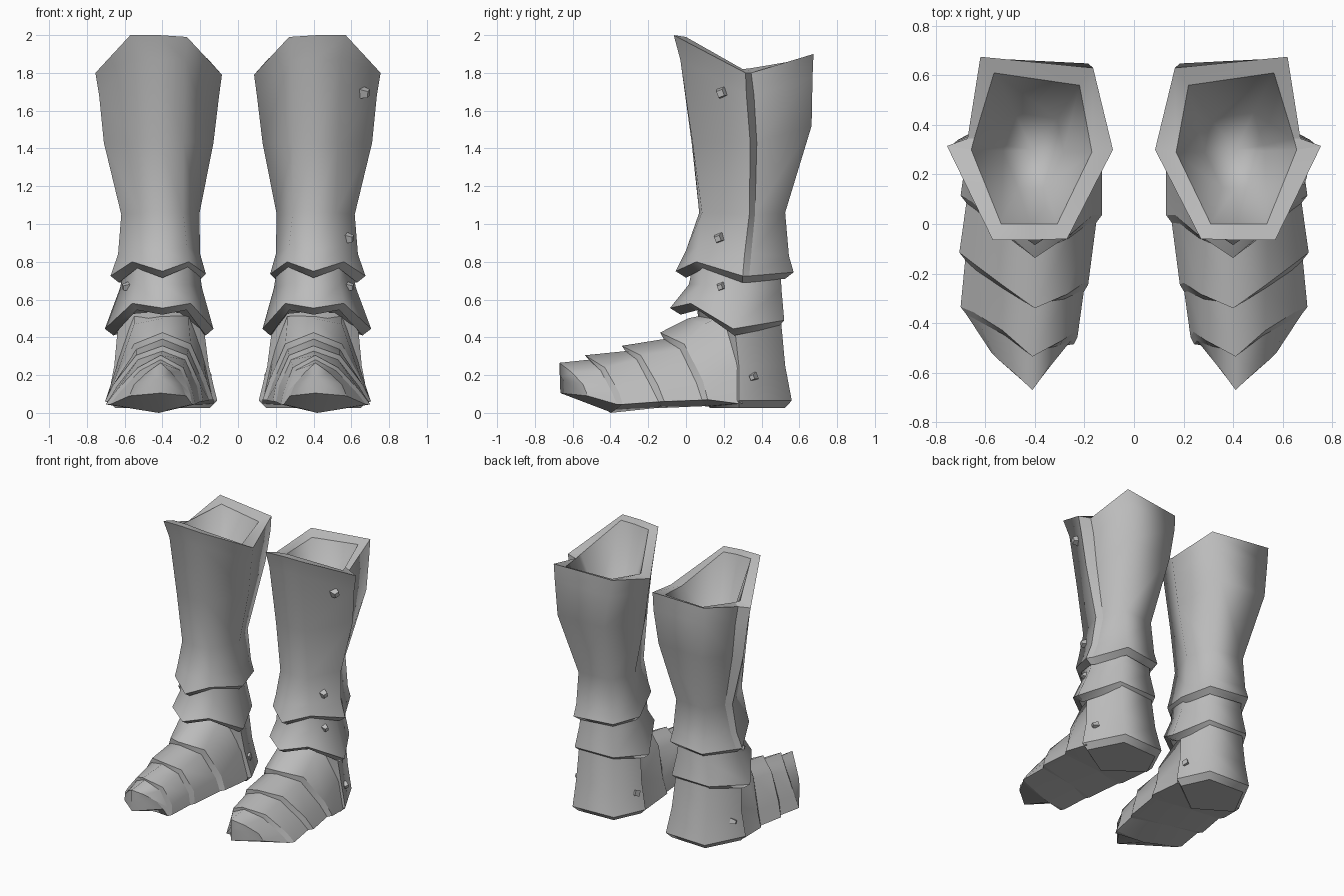
import bpy, bmesh, math
from mathutils import Vector, Euler

steel = bpy.data.materials.new("steel_grey")
steel.diffuse_color = (0.5, 0.5, 0.5, 1)


def finish(name, bm, mirror=True):
    """Turn a bmesh into an object, mirrored to the second boot."""
    bmesh.ops.recalc_face_normals(bm, faces=bm.faces)
    me = bpy.data.meshes.new(name)
    bm.to_mesh(me)
    bm.free()
    me.materials.append(steel)
    ob = bpy.data.objects.new(name, me)
    bpy.context.collection.objects.link(ob)
    if mirror:
        ob.modifiers.new("pair", 'MIRROR').use_mirror_merge = False


def loft(name, rings, sharp_rings=(), sharp_cols=(), col_end=99, apex=None):
    """Skin closed rings smoothly, keeping the listed rings and columns sharp."""
    bm = bmesh.new()
    vr = [[bm.verts.new(p) for p in r] for r in rings]
    n = len(vr[0])
    for a, b in zip(vr, vr[1:]):
        for i in range(n):
            j = (i + 1) % n
            bm.faces.new((a[i], a[j], b[j], b[i]))
    bm.faces.new(vr[0])
    if apex:
        tip = bm.verts.new(apex)
        for i in range(n):
            bm.faces.new((vr[-1][i], vr[-1][(i + 1) % n], tip))
    else:
        bm.faces.new(vr[-1])
    for f in bm.faces:
        f.smooth = True
    edges = [(vr[k][i], vr[k][(i + 1) % n]) for k in sharp_rings for i in range(n)]
    edges += [(a[c], b[c]) for a, b in list(zip(vr, vr[1:]))[:col_end] for c in sharp_cols]
    for pair in edges:
        bm.edges.get(pair).smooth = False
    finish(name, bm)


def inset(ring, s, dz, cx=0.4, cy=0.29):
    """Ring pulled toward the leg axis and shifted in height."""
    return [(cx + (x - cx) * s, cy + (y - cy) * s, z + dz) for x, y, z in ring]


def level(ring, z):
    return [(x, y, z) for x, y, _ in ring]


# Shin shaft: front centre, front outer, plate edge, back plate start,
# back outer, back inner, inner side, front inner
rim = [(.42, -.065, 2), (.57, -.065, 2), (.755, .315, 1.80), (.672, .345, 1.80),
       (.62, .675, 1.90), (.165, .63, 1.88), (.085, .30, 1.79), (.27, -.06, 1.99)]
band = [(.41, -.03, 1.87), (.545, -.03, 1.87), (.735, .32, 1.68), (.66, .36, 1.68),
        (.615, .67, 1.78), (.185, .648, 1.76), (.10, .30, 1.68), (.28, -.03, 1.87)]
calf = [(.41, .03, 1.43), (.53, .035, 1.43), (.71, .34, 1.43), (.645, .375, 1.43),
        (.595, .665, 1.52), (.225, .645, 1.52), (.13, .31, 1.43), (.29, .035, 1.43)]
ankle = [(.40, .07, 1.06), (.52, .085, 1.06), (.618, .335, 1.05), (.578, .365, 1.05),
         (.52, .525, 1.06), (.27, .50, 1.06), (.205, .31, 1.05), (.29, .085, 1.06)]
flare = [(.40, .0, .86), (.545, .065, .88), (.635, .31, .84), (.61, .345, .84),
         (.525, .545, .83), (.25, .51, .83), (.20, .30, .84), (.27, .06, .88)]
hem = [(.40, -.055, .75), (.56, .055, .80), (.675, .30, .725), (.65, .335, .725),
       (.53, .57, .745), (.235, .525, .745), (.17, .30, .735), (.26, .04, .80)]
rim_in = [(.42, 0, 1.99), (.536, 0, 1.99), (.657, .30, 1.82), (.645, .345, 1.825),
          (.565, .61, 1.87), (.22, .56, 1.85), (.17, .29, 1.80), (.31, 0, 1.98)]
bowl = [level(inset(rim_in, .5, 0), 1.52)]
loft("shin_shaft", [inset(hem, .74, .03), inset(hem, .84, -.035), hem, flare, ankle,
                    calf, band, rim, rim_in] + bowl,
     sharp_rings=(0, 1, 2, 7, 8), sharp_cols=(2, 3), col_end=8, apex=(.41, .30, 1.43))

# Ankle guard with a pointed flared hem
cuff_top = [(.40, .05, .84), (.53, .09, .84), (.59, .28, .82), (.52, .50, .80),
            (.28, .48, .80), (.215, .28, .82), (.27, .09, .84)]
cuff_mid = [(.40, .015, .68), (.54, .085, .68), (.625, .28, .66), (.525, .505, .66),
            (.27, .49, .66), (.19, .28, .66), (.26, .08, .68)]
cuff_hem = [(.40, -.085, .555), (.56, .025, .58), (.705, .25, .445), (.555, .52, .49),
            (.24, .51, .49), (.13, .25, .445), (.25, .015, .58)]
loft("ankle_guard", [inset(cuff_hem, .74, .0), inset(cuff_hem, .85, -.035),
                     cuff_hem, cuff_mid, cuff_top], sharp_rings=(0, 1, 2, 4))

# Heel cup
heel = [(.63, .25, .52), (.53, .50, .52), (.26, .485, .52), (.19, .27, .52), (.40, .06, .54)]
heel_mid = [(.655, .28, .25), (.54, .525, .25), (.24, .51, .25), (.155, .30, .25), (.40, .10, .25)]
heel_low = [(.69, .28, .065), (.545, .56, .065), (.215, .545, .065), (.11, .32, .065), (.40, .10, .065)]
loft("heel_cup", [level(inset(heel_low, .86, 0), .025), heel_low, heel_mid, heel],
     sharp_rings=(0, 1, 3), sharp_cols=(0, 3))


# Foot lames: each chevron edge is a tip, three (outer x, inner x, y, z) levels and a sole point
def chevron(tip, levels, skew, sole):
    outer = [(xo, y, z) for xo, xi, y, z in levels]
    inner = [(xi, y - skew * (i + 1) / 3, z) for i, (xo, xi, y, z) in enumerate(levels)]
    return [tip] + outer + [sole] + inner[::-1]


def step(ring):
    """Sloped front face of a plate edge, dropping onto the next plate."""
    out = []
    for i, (x, y, z) in enumerate(ring):
        dy = (.02, -.02, -.035, -.03, 0, -.03, -.035, -.02)[i]
        out.append((.41 + (x - .41) * .92, y + dy, z * .91 + .004))
    return out


lames = [
    chevron((.40, -.137, .425), [(.55, .25, -.01, .365), (.655, .165, .09, .17), (.70, .13, .115, .07)],
            .08, (.41, .10, .035)),
    chevron((.40, -.34, .355), [(.54, .27, -.24, .305), (.66, .20, -.15, .15), (.705, .185, -.115, .06)],
            .13, (.42, -.15, .025)),
    chevron((.41, -.535, .305), [(.53, .29, -.43, .24), (.65, .24, -.355, .11), (.70, .228, -.335, .045)],
            .12, (.42, -.40, 0)),
]
back = chevron((.40, .15, .53), [(.55, .26, .18, .51), (.635, .18, .30, .30), (.675, .13, .30, .05)],
               0, (.40, .30, .03))
instep = chevron((.40, .01, .50), [(.55, .26, .10, .47), (.638, .18, .26, .26), (.678, .13, .27, .05)],
                 0, (.40, .28, .03))
toe = chevron((.41, -.67, .265), [(.48, .355, -.605, .215), (.55, .30, -.545, .15), (.575, .275, -.52, .09)],
              -.03, (.41, -.665, .105))
rings = [back, instep]
for edge in lames:
    rings += [edge, step(edge)]
loft("foot_lames", rings + [toe], sharp_rings=(0, 2, 3, 4, 5, 6, 7, 8),
     sharp_cols=(3, 5), apex=(.41, -.668, .185))


# Faceted rivets
def rivet(name, pos, size, mirror):
    bm = bmesh.new()
    bmesh.ops.create_cube(bm, size=size)
    for v in bm.verts:
        if v.co.x > 0:
            v.co.y *= .6
            v.co.z *= .6
    bm.transform(Euler((.35, .15, -.3)).to_matrix().to_4x4())
    bmesh.ops.translate(bm, verts=bm.verts, vec=Vector(pos))
    finish(name, bm, mirror)


rivet("shaft_rivet_upper", (.665, .19, 1.695), .058, False)
rivet("shaft_rivet_lower", (.585, .175, .925), .05, False)
rivet("ankle_rivet", (.59, .185, .668), .042, True)
rivet("heel_rivet_outer", (.64, .355, .19), .04, True)
rivet("heel_rivet_inner", (.165, .355, .19), .04, True)
